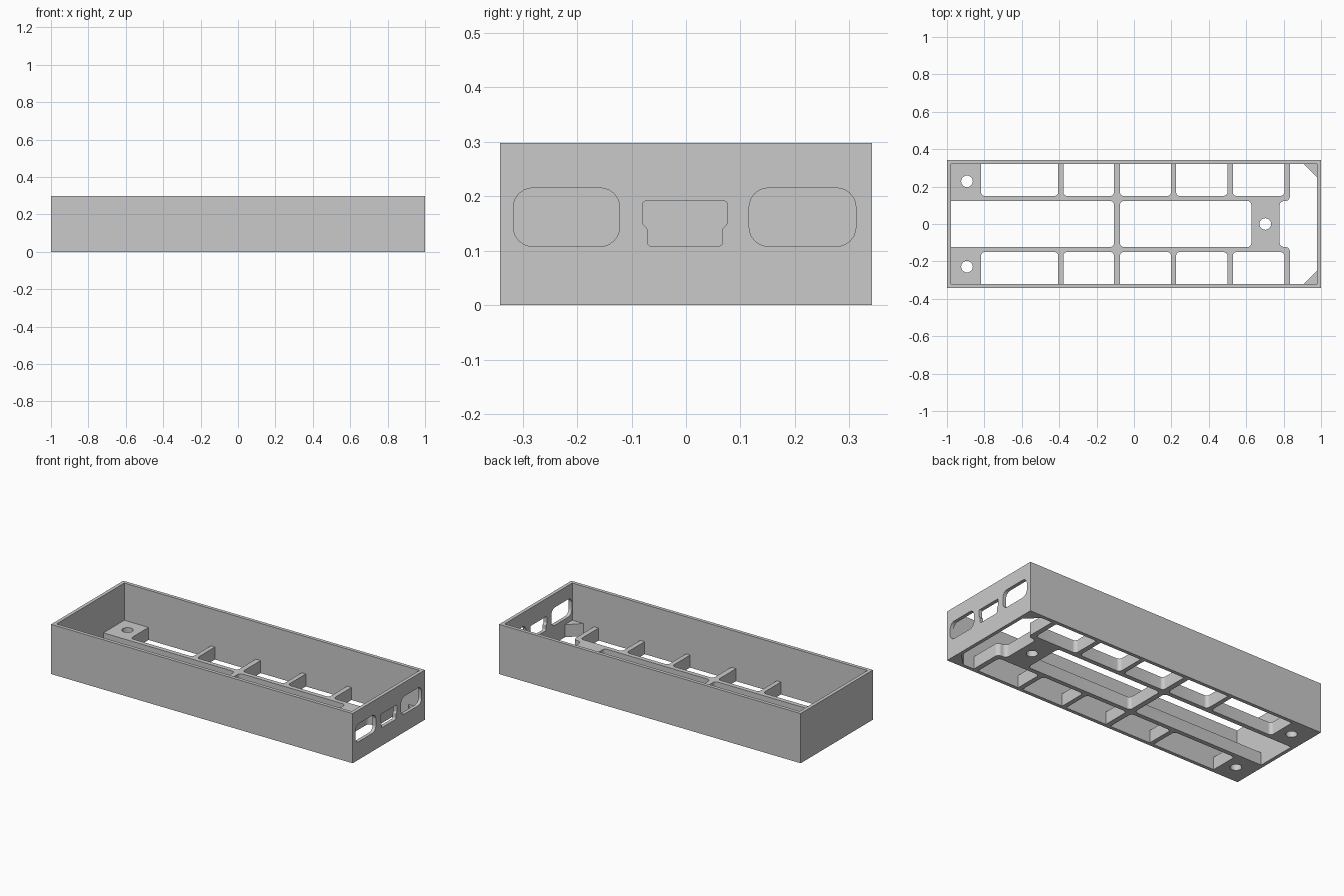
import bpy, bmesh, math
from mathutils import Vector

old = bpy.data.objects.get("Cube")
if old:
    bpy.data.objects.remove(old)

HX, HY, HEIGHT, WALL, FLOOR = 1.0, 0.342, 0.298, 0.021, 0.075
IX, IY = HX - WALL, HY - WALL
RAIL_IN, RAIL_OUT, FILLET = 0.123, 0.15, 0.02

grey = bpy.data.materials.new("plain grey")
grey.use_nodes = True
colour = (0.59, 0.59, 0.59, 1)
grey.diffuse_color = colour
grey.node_tree.nodes["Principled BSDF"].inputs["Base Color"].default_value = colour


def rounded(corners, steps=6):
    """Outline from (x, y, radius) corners, with true arcs at the corners."""
    pts = []
    for i, (x, y, r) in enumerate(corners):
        p = Vector((x, y))
        if r == 0:
            pts.append(p)
            continue
        a = (Vector(corners[i - 1][:2]) - p).normalized()
        b = (Vector(corners[(i + 1) % len(corners)][:2]) - p).normalized()
        half = a.angle(b) / 2
        centre = p + (a + b).normalized() * r / math.sin(half)
        start = p + a * r / math.tan(half) - centre
        end = p + b * r / math.tan(half) - centre
        for k in range(steps + 1):
            pts.append(centre + start.lerp(end, k / steps).normalized() * r)
    return pts


def rect(x0, x1, y0, y1, r00=0, r10=0, r11=0, r01=0):
    return rounded([(x0, y0, r00), (x1, y0, r10), (x1, y1, r11), (x0, y1, r01)])


def prism(name, outline, lo, hi, axis="Z"):
    """Extrude an outline along z, or a (y, z) outline along x."""
    place = (lambda p, h: (p.x, p.y, h)) if axis == "Z" else (lambda p, h: (h, p.x, p.y))
    bm = bmesh.new()
    low = [bm.verts.new(place(p, lo)) for p in outline]
    high = [bm.verts.new(place(p, hi)) for p in outline]
    bm.faces.new(low[::-1])
    bm.faces.new(high)
    n = len(outline)
    for i in range(n):
        j = (i + 1) % n
        bm.faces.new((low[i], low[j], high[j], high[i]))
    bmesh.ops.recalc_face_normals(bm, faces=bm.faces)
    mesh = bpy.data.meshes.new(name)
    bm.to_mesh(mesh)
    bm.free()
    mesh.materials.append(grey)
    obj = bpy.data.objects.new(name, mesh)
    bpy.context.collection.objects.link(obj)
    return obj


tray = prism("tray", rect(-HX, HX, -HY, HY), 0, HEIGHT)
cutters = [prism("cavity_cutter", rect(-IX, IX, -IY, IY), FLOOR, HEIGHT + 0.1)]


def cut_floor(name, outline):
    cutters.append(prism(name, outline, -0.1, FLOOR + 0.05))


# Side openings between the cross ribs, rounded next to the rails
cells = [(-0.818, -0.405), (-0.378, -0.107), (-0.075, 0.198), (0.225, 0.499), (0.528, 0.804)]
for x0, x1 in cells:
    cut_floor("side_slot_cutter", rect(x0, x1, RAIL_OUT, IY, FILLET, FILLET))
    cut_floor("side_slot_cutter", rect(x0, x1, -IY, -RAIL_OUT, 0, 0, FILLET, FILLET))

# Two long middle openings
cut_floor("middle_slot_cutter", rect(-IX, -0.107, -RAIL_IN, RAIL_IN, 0, FILLET, FILLET))
cut_floor("middle_slot_cutter", rect(-0.075, 0.627, -RAIL_IN, RAIL_IN, *[FILLET] * 4))

# End opening, leaving a triangular gusset in each corner
half = [(0.778, RAIL_IN, 0.025), (0.834, RAIL_IN, 0.025), (0.834, IY, 0),
        (0.906, IY, 0), (IX, 0.25, 0)]
cut_floor("end_slot_cutter", rounded(half + [(x, -y, r) for x, y, r in half[::-1]]))

# Screw holes in the three pads
for x, y in [(-0.893, 0.228), (-0.893, -0.228), (0.702, 0)]:
    circle = [Vector((x + 0.031 * math.cos(t * math.pi / 16),
                      y + 0.031 * math.sin(t * math.pi / 16))) for t in range(32)]
    cut_floor("screw_hole_cutter", circle)

# Port windows in the end wall
ports = [rect(-0.317, -0.122, 0.108, 0.215, *[0.035] * 4),
         rect(0.116, 0.312, 0.108, 0.215, *[0.035] * 4),
         rounded([(-0.071, 0.108, 0.008), (0.067, 0.108, 0.008), (0.067, 0.14, 0.004),
                  (0.076, 0.15, 0.004), (0.076, 0.191, 0.006), (-0.08, 0.191, 0.006),
                  (-0.08, 0.15, 0.004), (-0.071, 0.14, 0.004)])]
for outline in ports:
    cutters.append(prism("port_cutter", outline, IX - 0.05, HX + 0.1, "X"))

# Cut everything out, then bake the result and drop the cutters
for cutter in cutters:
    cutter.hide_render = True
    mod = tray.modifiers.new(cutter.name, "BOOLEAN")
    mod.operation, mod.solver, mod.object = "DIFFERENCE", "EXACT", cutter
graph = bpy.context.evaluated_depsgraph_get()
baked = bpy.data.meshes.new_from_object(tray.evaluated_get(graph))
tray.modifiers.clear()
tray.data = baked
for cutter in cutters:
    bpy.data.objects.remove(cutter)

bpy.ops.object.select_all(action="DESELECT")
tray.select_set(True)
bpy.context.view_layer.objects.active = tray
bpy.ops.object.shade_smooth_by_angle(angle=math.radians(30))
